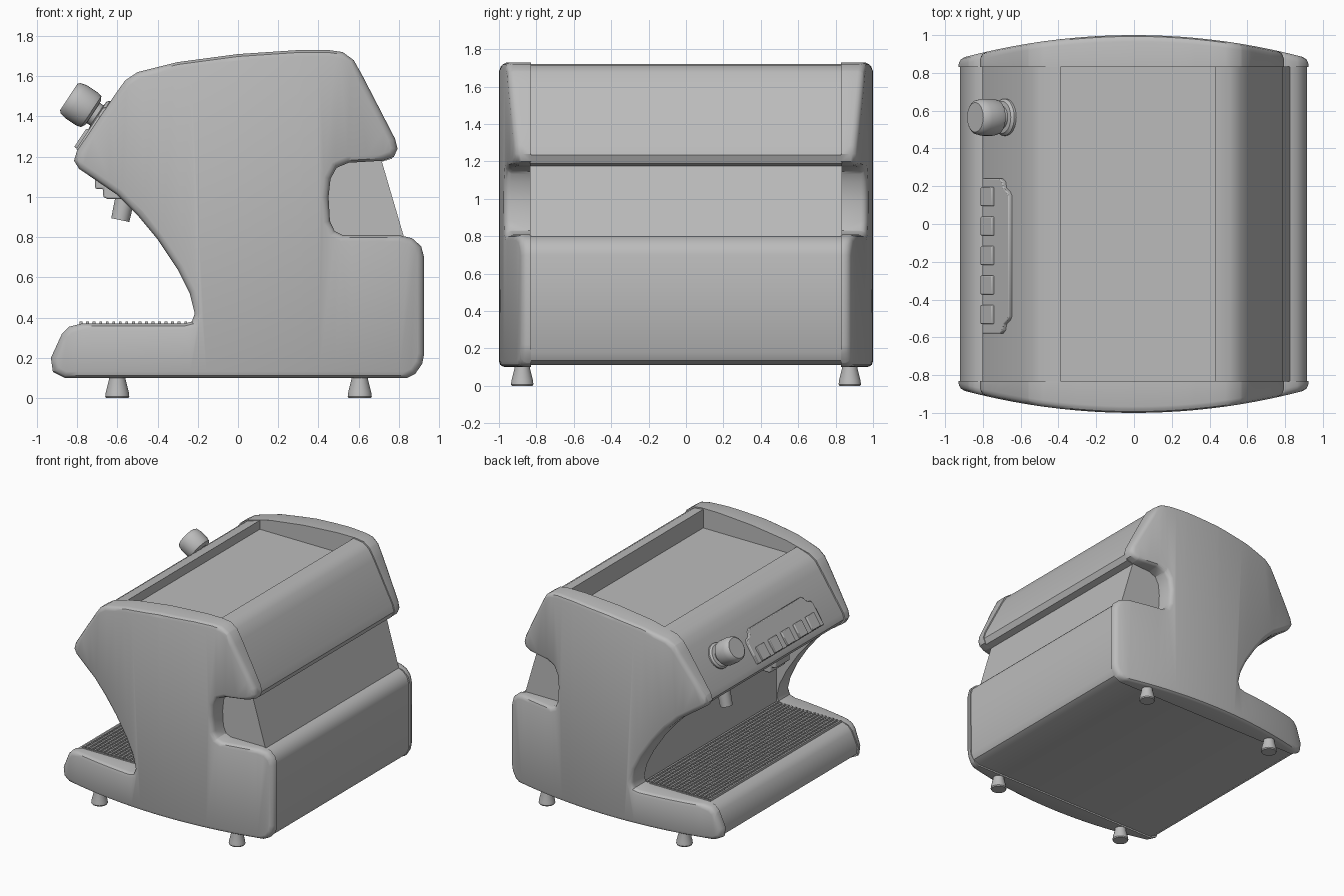
import bpy, bmesh, math
from mathutils import Vector, Matrix

cube = bpy.data.objects.get("Cube")
if cube:
    bpy.data.objects.remove(cube, do_unlink=True)

grey = bpy.data.materials.new("plain grey")
grey.use_nodes = True
COLOUR = (0.5, 0.5, 0.5, 1)
grey.diffuse_color = COLOUR
grey.node_tree.nodes["Principled BSDF"].inputs["Base Color"].default_value = COLOUR


def finish(bm, name, bevel=0, matrix=None):
    """Turn a bmesh into a smooth shaded, optionally bevelled object."""
    bmesh.ops.recalc_face_normals(bm, faces=bm.faces)
    if matrix:
        bm.transform(matrix)
    mesh = bpy.data.meshes.new(name)
    bm.to_mesh(mesh)
    bm.free()
    ob = bpy.data.objects.new(name, mesh)
    bpy.context.collection.objects.link(ob)
    mesh.materials.append(grey)
    bpy.ops.object.select_all(action="DESELECT")
    ob.select_set(True)
    bpy.context.view_layer.objects.active = ob
    if bevel:
        mod = ob.modifiers.new("bevel", "BEVEL")
        mod.width, mod.segments = bevel, 2
        mod.limit_method, mod.angle_limit = "ANGLE", math.radians(40)
    bpy.ops.object.shade_smooth_by_angle(angle=math.radians(38))
    return ob


def loft(bm, rings, caps=(True, True)):
    """Bridge a list of equal closed point rings and cap the ends."""
    loops = [[bm.verts.new(p) for p in ring] for ring in rings]
    n = len(loops[0])
    for a, b in zip(loops, loops[1:]):
        for i in range(n):
            j = (i + 1) % n
            bm.faces.new((a[i], a[j], b[j], b[i]))
    if caps[0]:
        bm.faces.new(loops[0])
    if caps[1]:
        bm.faces.new(loops[-1])
    return bm


def prism(name, profile, low, high, bevel=0, matrix=None):
    """Extrude an x-z profile along y."""
    bm = loft(bmesh.new(), [[(x, y, z) for x, z in profile] for y in (low, high)])
    return finish(bm, name, bevel, matrix)


def lathe(name, profile, matrix, sides=32, bevel=0):
    """Revolve (radius, height) points about the local z axis."""
    turn = [2 * math.pi * i / sides for i in range(sides)]
    bm = loft(bmesh.new(), [[(r * math.cos(a), r * math.sin(a), h) for a in turn]
                            for r, h in profile])
    return finish(bm, name, bevel, matrix)


def box(bm, x, y, z):
    """Add a box given its three ranges."""
    corners = [(x[0], y[0]), (x[1], y[0]), (x[1], y[1]), (x[0], y[1])]
    loft(bm, [[(a, b, h) for a, b in corners] for h in z])


def inset(points, d):
    """Offset a counter-clockwise outline inwards."""
    out = []
    for i, p in enumerate(points):
        p = Vector(p)
        e1 = (p - Vector(points[i - 1])).normalized()
        e2 = (Vector(points[(i + 1) % len(points)]) - p).normalized()
        n1, n2 = Vector((-e1.y, e1.x)), Vector((-e2.y, e2.x))
        out.append(p + (n1 + n2) * d / (1 + n1.dot(n2)))
    return out


# Side panels: one outline, rounded rim and bowed outer face
outline = [(-.93, .2), (-.92, .13), (-.86, .1), (.84, .1), (.88, .12), (.915, .17), (.925, .22),
           (.925, .7), (.91, .755), (.865, .795), (.8, .81), (.52, .81), (.48, .83), (.457, .88),
           (.45, 1), (.46, 1.09), (.49, 1.145), (.55, 1.17), (.72, 1.18), (.775, 1.2),
           (.793, 1.24), (.78, 1.29), (.62, 1.6), (.575, 1.68), (.52, 1.72), (.45, 1.73),
           (.3, 1.73), (0, 1.71), (-.3, 1.67), (-.5, 1.62), (-.56, 1.58), (-.6, 1.525),
           (-.8, 1.23), (-.815, 1.18), (-.79, 1.14), (-.6, 1.01), (-.5, .91), (-.4, .79),
           (-.3, .64), (-.24, .52), (-.215, .42), (-.23, .38), (-.27, .37), (-.78, .37),
           (-.84, .355), (-.875, .32)]
RADIUS = 3.5


def bow(x):
    return 1 - RADIUS + math.sqrt(RADIUS ** 2 - x * x)


for side, label in ((1, "back"), (-1, "front")):
    bm = bmesh.new()
    rim = [(0, -.034), (.004, -.02), (.012, -.007), (.032, 0)]
    rings = [[(x, -1, z) for x, z in outline]]
    rings += [[(x, y, z) for x, z in inset(outline, d)] for d, y in rim]
    loft(bm, rings)
    # Slice the flat face so that it can bend
    for i in range(-11, 12):
        bmesh.ops.bisect_plane(bm, geom=bm.verts[:] + bm.edges[:] + bm.faces[:],
                               plane_co=(i * .08 + .003, 0, 0), plane_no=(1, 0, 0))
    for v in bm.verts:
        v.co.y = side * (.83 if v.co.y < -.5 else bow(v.co.x) + v.co.y)
    finish(bm, label + "_side_panel")

# Main body between the panels, with top tray recess and working bay
body = [(-.92, .2), (-.91, .14), (-.86, .112), (.84, .112), (.89, .135), (.912, .18), (.915, .7),
        (.9, .75), (.86, .788), (.825, .8), (.715, 1.175), (.765, 1.19), (.785, 1.235),
        (.77, 1.29), (.61, 1.6), (.565, 1.675), (.51, 1.712), (.43, 1.722), (.43, 1.575),
        (-.39, 1.575), (-.39, 1.645), (-.5, 1.61), (-.55, 1.575), (-.59, 1.52), (-.79, 1.225),
        (-.803, 1.18), (-.78, 1.145), (-.7, 1.09), (-.21, 1.08), (-.21, .345), (-.79, .345),
        (-.79, .365), (-.84, .345), (-.87, .31)]
prism("main_body", body, -.835, .835)

# Drip grate of crossed bars
bm = bmesh.new()
for i in range(18):
    x = -.78 + i * .0325
    box(bm, (x - .007, x + .007), (-.82, .82), (.362, .38))
for i in range(56):
    y = -.82 + i * 1.64 / 55
    box(bm, (-.787, -.215), (y - .006, y + .006), (.358, .372))
finish(bm, "drip_grate")

# Feet
for fx in (-.6, .605):
    for fy in (-.88, .88):
        place = Matrix.Translation((fx, fy * .995, 0))
        lathe("foot", [(.055, 0), (.06, .008), (.057, .03), (.042, .09), (.042, .125)], place)

# Frame lying on the sloping control face: x up the slope, y sideways, z outwards
up = Vector((.55, 0, .835)).normalized()
out = Vector((-up.z, 0, up.x))
across = Vector((0, 1, 0))
face = Matrix((up, across, out)).transposed().to_4x4()
face.translation = Vector((-.803, 0, 1.2))

# Control plate with stepped shoulders, and five square buttons
plate = [(.03, -.58), (.2, -.58), (.225, -.565), (.235, -.53), (.27, -.51), (.285, -.49),
         (.285, .15), (.27, .17), (.235, .19), (.225, .225), (.2, .24), (.03, .24)]
bm = loft(bmesh.new(), [[(u, v, h) for u, v in plate] for h in (-.01, .022)])
finish(bm, "control_plate", .005, face)
for i in range(5):
    bm = bmesh.new()
    v = .145 - i * .156
    box(bm, (.035, .145), (v - .05, v + .05), (.01, .036))
    finish(bm, "button", .005, face)

# Steam knob
knob = face @ Matrix.Translation((.227, .565, 0))
lathe("knob_collar", [(.098, -.02), (.098, .012), (.085, .025), (.06, .028), (.06, .07)], knob)
lathe("steam_knob", [(.07, .05), (.092, .062), (.098, .085), (.098, .15), (.09, .185),
                     (.078, .195)], knob)

# Water spout and brewing head under the overhang
tilt = Matrix.Translation((-.585, .33, .885)) @ Matrix.Rotation(math.radians(12), 4, "Y")
lathe("water_spout", [(.046, 0), (.048, .1), (.05, .23)], tilt)
prism("brewing_head", [(-.71, 1.04), (-.67, 1.04), (-.67, 1), (-.65, .99), (-.4, .99),
                       (-.4, 1.12), (-.71, 1.12)], -.29, -.11, .008)
